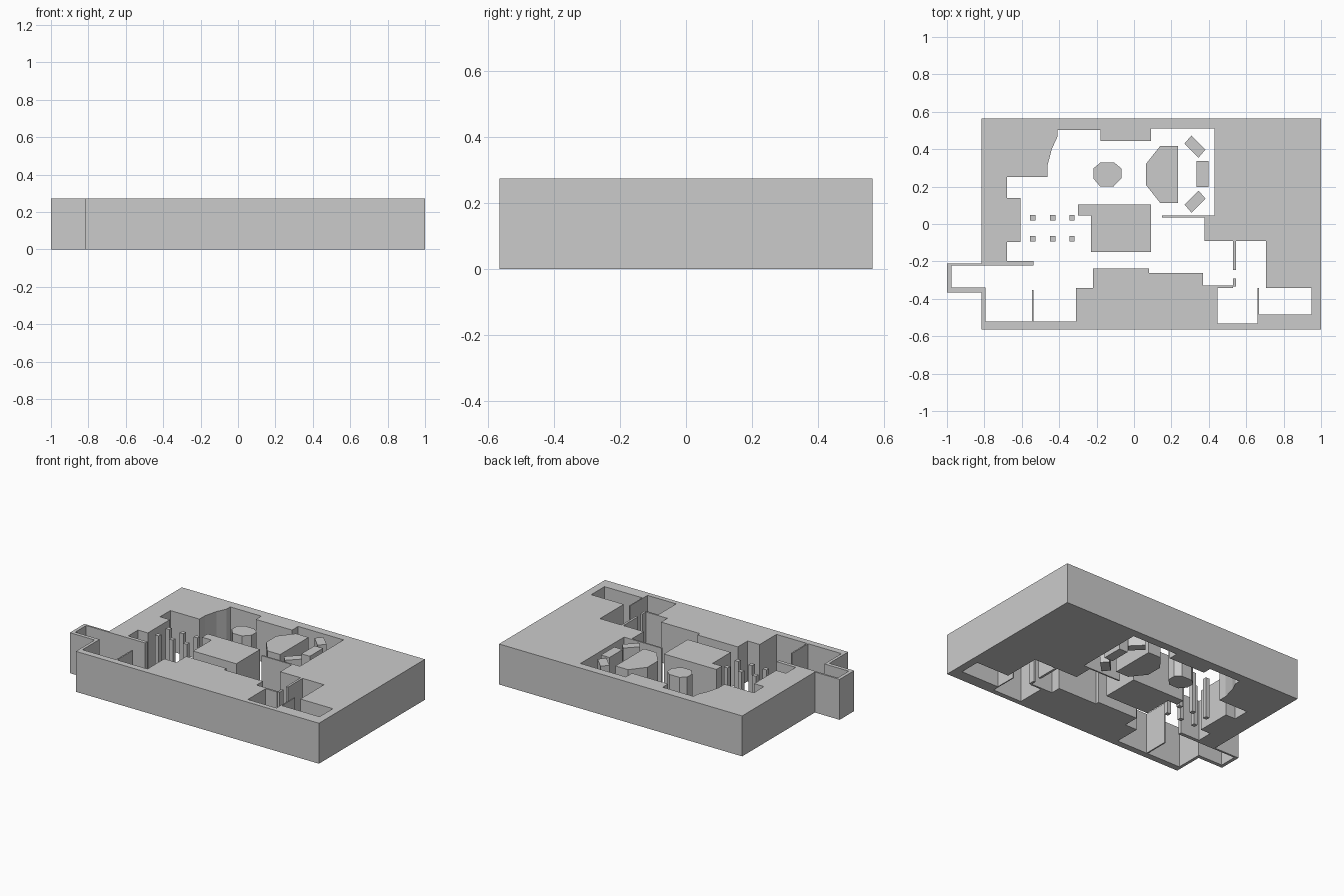
import bpy
import bmesh

if "Cube" in bpy.data.objects:
    bpy.data.objects.remove(bpy.data.objects["Cube"])

HEIGHT = 0.273


def prism(name, *loops):
    """Extrude an outline (with optional hole outlines) from z=0 to HEIGHT."""
    bm = bmesh.new()
    edges = []
    for loop in loops:
        vs = [bm.verts.new((x, y, 0)) for x, y in loop]
        if len(loops) == 1:
            bm.faces.new(vs)
        else:
            edges += [bm.edges.new((a, b)) for a, b in zip(vs, vs[1:] + vs[:1])]
    if edges:
        bmesh.ops.triangle_fill(bm, use_beauty=True, edges=edges)
    base = bm.faces[:]
    top = bmesh.ops.extrude_face_region(bm, geom=base, use_keep_orig=True)
    bmesh.ops.translate(bm, vec=(0, 0, HEIGHT),
                        verts=[g for g in top["geom"] if isinstance(g, bmesh.types.BMVert)])
    bmesh.ops.recalc_face_normals(bm, faces=bm.faces[:])
    mesh = bpy.data.meshes.new(name)
    bm.to_mesh(mesh)
    bm.free()
    obj = bpy.data.objects.new(name, mesh)
    bpy.context.collection.objects.link(obj)
    return obj


def block(name, x0, x1, y0, y1):
    return prism(name, [(x0, y0), (x1, y0), (x1, y1), (x0, y1)])


# Main mass: outer outline with the connected rooms cut through it
outer = [(-.815, .565), (1, .565), (1, -.565), (-.815, -.565),
         (-.815, -.365), (-1, -.365), (-1, -.21), (-.815, -.21)]
rooms = [
    # north hall
    (-.41, .503), (-.178, .503), (-.178, .445), (.092, .445), (.092, .51),
    (.431, .51), (.431, .045), (.378, .045), (.378, -.09),
    # east rooms
    (.705, -.09), (.705, -.343), (.948, -.343), (.948, -.485), (.66, -.485),
    (.66, -.532), (.446, -.532), (.446, -.342), (.53, -.342), (.53, -.335),
    (.545, -.335), (.545, -.292), (.53, -.292), (.53, -.33), (.37, -.33),
    # south corridor
    (.37, -.263), (.08, -.263), (.08, -.238), (-.22, -.238), (-.22, -.343),
    (-.31, -.343), (-.31, -.522),
    # west rooms and outer alcove
    (-.795, -.522), (-.795, -.34), (-.977, -.34), (-.977, -.223), (-.538, -.223),
    (-.538, -.199), (-.68, -.199), (-.68, -.095), (-.607, -.095), (-.607, .14),
    (-.68, .14), (-.68, .25), (-.463, .25), (-.463, .31), (-.44, .4), (-.41, .465)]
prism("main_walls", outer, rooms)

# Thin partitions
block("hall_partition", .15, .378, .035, .045)
block("east_partition", .53, .545, -.246, -.09)
block("store_partition", .66, .667, -.485, -.343)
block("west_partition", -.546, -.537, -.522, -.353)

# Free-standing central core
prism("central_core", [(-.3, .105), (.092, .105), (.092, -.15),
                       (-.23, -.15), (-.23, .045), (-.3, .045)])

# Faceted islands in the north hall
prism("octagonal_island", [(-.18, .328), (-.105, .328), (-.068, .297), (-.068, .243),
                           (-.11, .2), (-.18, .2), (-.217, .243), (-.217, .297)])
prism("stage_island", [(.14, .417), (.235, .417), (.235, .113),
                       (.14, .113), (.063, .21), (.063, .32)])

# Curved row of three blocks, mirrored about the hall's mid line
MID = .267
block("row_block_middle", .335, .398, MID - .07, MID + .071)
for side, sign in (("north", 1), ("south", -1)):
    prism("row_block_" + side, [(x, MID + sign * d) for x, d in
                                ((.307, .206), (.382, .131), (.345, .088), (.27, .163))])

# Two rows of square pillars
P = .014
for x in (-.541, -.435, -.331):
    for y in (.034, -.079):
        block("pillar", x - P, x + P, y - P, y + P)
